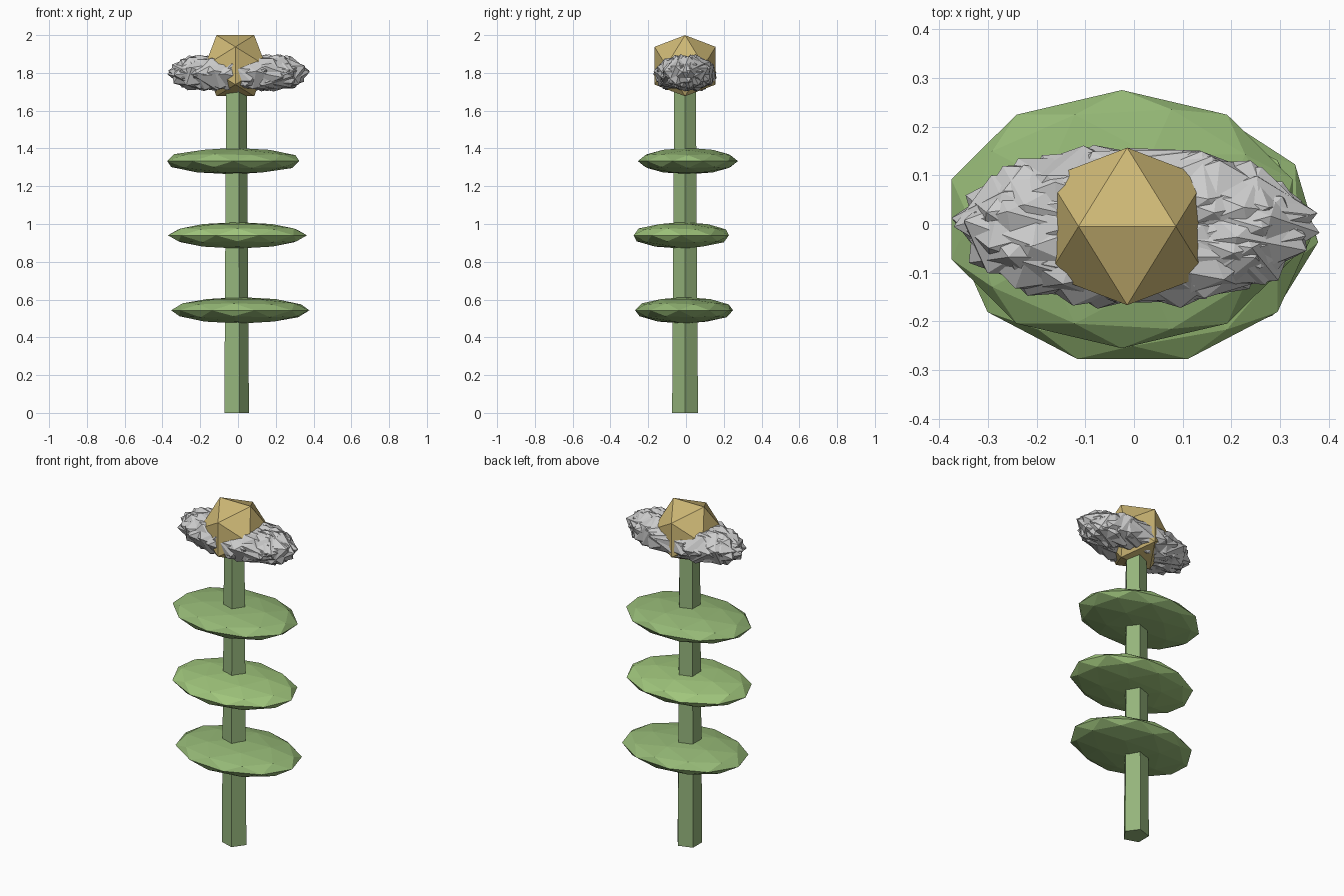
import bpy, bmesh, math, random
from mathutils import Matrix, Vector, Euler

if "Cube" in bpy.data.objects:
    bpy.data.objects.remove(bpy.data.objects["Cube"])

random.seed(4)
CX, CY = -0.014, -0.005   # plant axis


def material(name, rgb):
    m = bpy.data.materials.new(name)
    m.diffuse_color = (*rgb, 1)
    m.use_nodes = True
    m.node_tree.nodes["Principled BSDF"].inputs["Base Color"].default_value = m.diffuse_color
    return m


def add_object(name, bm, mat=None):
    mesh = bpy.data.meshes.new(name)
    bmesh.ops.recalc_face_normals(bm, faces=bm.faces)
    bm.to_mesh(mesh)
    bm.free()
    ob = bpy.data.objects.new(name, mesh)
    bpy.context.collection.objects.link(ob)
    if mat:
        mesh.materials.append(mat)
    return ob


def blob(bm, subdiv, center, size, rot):
    # faceted ball: turned first, then squashed along the world axes
    mat = (Matrix.Translation(center) @ Matrix.Diagonal((*size, 1))
           @ Euler(rot).to_matrix().to_4x4())
    bmesh.ops.create_icosphere(bm, subdivisions=subdiv, radius=1, matrix=mat)


stem_green = material("stem_green", (0.30, 0.46, 0.20))
leaf_green = material("leaf_green", (0.30, 0.48, 0.18))
bright_green = material("bright_green", (0.35, 0.56, 0.20))
gold = material("gold", (0.62, 0.48, 0.18))

# Five-sided tapering stem, one corner towards +x
bm = bmesh.new()
rings = []
for z, r in ((0, 0.072), (1.75, 0.06)):
    rings.append([bm.verts.new((CX + r * math.cos(i * math.tau / 5),
                                CY + r * math.sin(i * math.tau / 5), z)) for i in range(5)])
bm.faces.new(rings[0][::-1])
bm.faces.new(rings[1])
for i in range(5):
    j = (i + 1) % 5
    bm.faces.new((rings[0][i], rings[0][j], rings[1][j], rings[1][i]))
add_object("stem", bm, stem_green)

# Three flat faceted leaves, slightly off the axis
leaves = (((0.012, -0.01, 0.543), 12, leaf_green),
          ((-0.003, -0.025, 0.94), 18, bright_green),
          ((-0.025, 0.01, 1.333), 0, leaf_green))
for n, (center, turn, mat) in enumerate(leaves):
    bm = bmesh.new()
    blob(bm, 2, center, (0.368, 0.265, 0.07), (0, 0, math.radians(turn)))
    add_object(f"leaf_{n + 1}", bm, mat)

# Flower centre: icosahedron with an edge on top
r = 0.19
phi = (1 + 5 ** 0.5) / 2
k = r / math.sqrt(1 + phi * phi)
bm = bmesh.new()
for s in (-k, k):
    for t in (-k * phi, k * phi):
        for p in ((s, 0, t), (0, t, s), (t, s, 0)):
            bm.verts.new(Vector(p) + Vector((CX, CY, 1.838)))
bmesh.ops.convex_hull(bm, input=bm.verts)
add_object("flower_centre", bm, gold)

# Jagged elliptical ring of overlapping faceted petals
bm = bmesh.new()
COUNT = 32
for i in range(COUNT):
    a = math.tau * i / COUNT
    center = (0.003 + 0.2 * math.cos(a), -0.003 + 0.065 * math.sin(a), 1.8)
    rot = [random.uniform(0, math.tau) for _ in range(3)]
    blob(bm, 1, center, (0.18, 0.11, 0.1), rot)
add_object("petals", bm)
